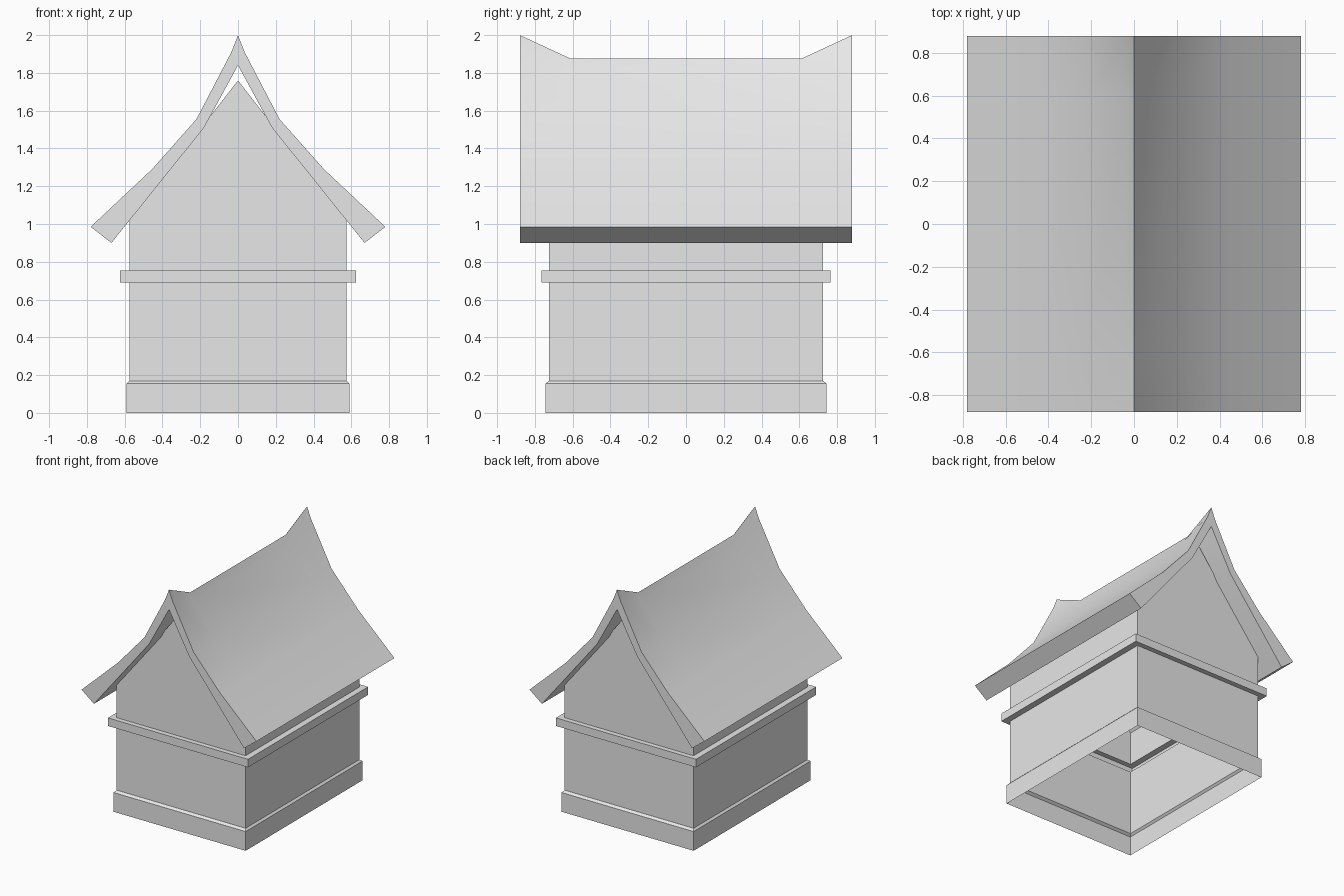
import bpy
import bmesh

cube = bpy.data.objects.get("Cube")
if cube:
    bpy.data.objects.remove(cube, do_unlink=True)

grey = bpy.data.materials.new("light_grey")
grey.use_nodes = True
grey.diffuse_color = (0.8, 0.8, 0.8, 1)
grey.node_tree.nodes["Principled BSDF"].inputs["Base Color"].default_value = (0.8, 0.8, 0.8, 1)


def finish(bm, name, closed):
    """Turn a bmesh into a named, shaded object."""
    if closed:
        bmesh.ops.recalc_face_normals(bm, faces=bm.faces)
    mesh = bpy.data.meshes.new(name)
    bm.to_mesh(mesh)
    bm.free()
    mesh.materials.append(grey)
    obj = bpy.data.objects.new(name, mesh)
    bpy.context.collection.objects.link(obj)
    bpy.ops.object.select_all(action='DESELECT')
    obj.select_set(True)
    bpy.context.view_layer.objects.active = obj
    bpy.ops.object.shade_smooth_by_angle(angle=0.52)
    return obj


def bridge(bm, a, b, wrap=True):
    """Join two equal rows of vertices with quads."""
    n = len(a)
    for i in range(n if wrap else n - 1):
        j = (i + 1) % n
        bm.faces.new((a[i], a[j], b[j], b[i]))


# Walls: hollow stack of rectangles with plinth and string course, open below
WALL_X, WALL_Y = 0.575, 0.725
sections = [
    (0.59, 0.745, 0.0), (0.59, 0.745, 0.155), (WALL_X, WALL_Y, 0.17),
    (WALL_X, WALL_Y, 0.69), (0.625, 0.765, 0.69), (0.625, 0.765, 0.755),
    (WALL_X, WALL_Y, 0.755), (WALL_X, WALL_Y, 1.02),
]
bm = bmesh.new()
rings = [[bm.verts.new((sx * x, sy * y, z))
          for sx, sy in ((-1, -1), (1, -1), (1, 1), (-1, 1))]
         for x, y, z in sections]
for low, high in zip(rings, rings[1:]):
    bridge(bm, low, high)

# Gable triangles on the front and back walls
eaves = rings[-1]
for i, y in ((0, -WALL_Y), (2, WALL_Y)):
    apex = bm.verts.new((0, y, 1.76))
    bm.faces.new((eaves[i], eaves[i + 1], apex))
finish(bm, "walls", False)

# Roof: curved slab whose ridge sweeps up at both ends
slope = [(0.22, 1.555), (0.455, 1.29), (0.78, 0.985)]
underside = [(0.67, 0.9), (0.18, 1.51)]


def roof_section(ridge, shoulder):
    right = [(0.035, shoulder)] + slope + underside
    left = [(-x, z) for x, z in reversed(right)]
    return [(0, ridge)] + right + [(0, 1.84)] + left


tip = roof_section(2.0, 1.91)
middle = roof_section(1.875, 1.824)
bm = bmesh.new()
rows = [[bm.verts.new((x, y, z)) for x, z in shape]
        for y, shape in ((-0.88, tip), (-0.61, middle), (0.61, middle), (0.88, tip))]
for a, b in zip(rows, rows[1:]):
    bridge(bm, a, b)
for row in (rows[0], rows[-1]):
    bm.faces.new(row)
finish(bm, "roof", True)
